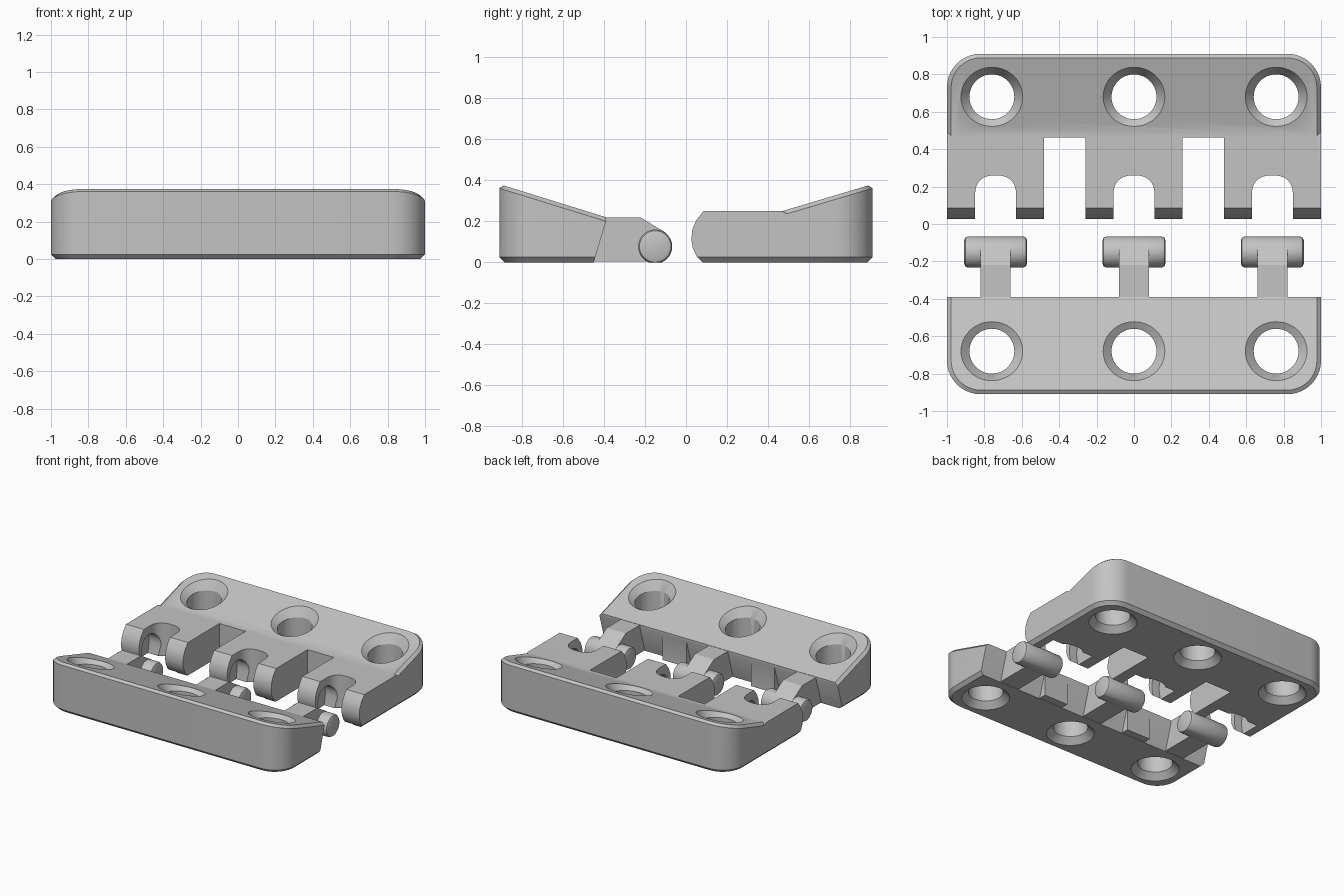
import bpy, bmesh, math
from mathutils import Matrix, Vector

if "Cube" in bpy.data.objects:
    bpy.data.objects.remove(bpy.data.objects["Cube"])

grey = bpy.data.materials.new("light_grey")
grey.diffuse_color = (0.55, 0.55, 0.55, 1)
grey.use_nodes = True
grey.node_tree.nodes["Principled BSDF"].inputs["Base Color"].default_value = grey.diffuse_color


def finish(name, bm):
    bmesh.ops.recalc_face_normals(bm, faces=bm.faces[:])
    me = bpy.data.meshes.new(name)
    bm.to_mesh(me)
    bm.free()
    ob = bpy.data.objects.new(name, me)
    bpy.context.collection.objects.link(ob)
    me.materials.append(grey)
    return ob


def loft(name, rings):
    bm = bmesh.new()
    vs = [[bm.verts.new(p) for p in r] for r in rings]
    n = len(vs[0])
    for a, b in zip(vs, vs[1:]):
        for i in range(n):
            bm.faces.new((a[i], a[(i + 1) % n], b[(i + 1) % n], b[i]))
    bm.faces.new(vs[0])
    bm.faces.new(vs[-1])
    return finish(name, bm)


def prism_x(name, pts, a, b):
    return loft(name, [[(x, y, z) for y, z in pts] for x in (a, b)])


def prism_z(name, pts, a, b):
    return loft(name, [[(x, y, z) for x, y in pts] for z in (a, b)])


def box(name, x0, x1, y0, y1, z0, z1):
    return prism_x(name, [(y0, z0), (y1, z0), (y1, z1), (y0, z1)], x0, x1)


def cone(name, r1, r2, depth, matrix, seg=48):
    bm = bmesh.new()
    bmesh.ops.create_cone(bm, cap_ends=True, segments=seg, radius1=r1, radius2=r2,
                          depth=depth, matrix=matrix)
    return finish(name, bm)


def boolean(ob, other, op):
    m = ob.modifiers.new("b", 'BOOLEAN')
    m.operation, m.solver, m.object = op, 'EXACT', other
    bpy.context.view_layer.update()
    me = bpy.data.meshes.new_from_object(ob.evaluated_get(bpy.context.evaluated_depsgraph_get()))
    ob.modifiers.clear()
    ob.data = me
    bpy.data.objects.remove(other)


def plate(name, s, inner, top):
    """Wedge plate with rounded outer corners; s is the y side, inner(z) the inner edge."""
    def ring(inset, z_of):
        pts = []
        r = 0.18
        for cx, a0 in ((1 - r, 0), (-1 + r, 90)):
            for k in range(11):
                a = math.radians(a0 + 9 * k)
                pts.append((cx + (r - inset) * math.cos(a), 0.91 - r + (r - inset) * math.sin(a)))
        z = z_of(0.4)
        pts = [(1 - inset, inner(z))] + pts + [(-1 + inset, inner(z))]
        return [(x, s * y, z_of(y)) for x, y in pts]
    return loft(name, [ring(0.025, lambda y: 0), ring(0, lambda y: 0.025),
                       ring(0, lambda y: top(y) - 0.02), ring(0.022, top)])


def screw_holes(ob, s, top, slope):
    for x in (-0.76, 0, 0.76):
        y = s * 0.68
        boolean(ob, cone("hole", 0.12, 0.12, 1, Matrix.Translation((x, y, 0.1))), 'DIFFERENCE')
        # countersinks on the sloped top and on the base
        tilt = Matrix.Translation((x, y, top(0.68))) @ Matrix.Rotation(s * math.atan(slope), 4, 'X')
        boolean(ob, cone("sink", 0.105, 0.225, 0.12, tilt), 'DIFFERENCE')
        boolean(ob, cone("sink", 0.215, 0.115, 0.1, Matrix.Translation((x, y, 0))), 'DIFFERENCE')


CENTRES = (-0.74, 0, 0.74)

# Back leaf: wedge plate joined to a slab of clip knuckles
top_b = lambda y: 0.25 + 0.298 * (y - 0.47)
back = plate("back_leaf", 1, lambda z: 0.465, top_b)
slab = prism_x("knuckles", [(0.49, 0), (0.08, 0), (0.052, 0.03), (0.033, 0.07), (0.026, 0.11),
                            (0.031, 0.16), (0.05, 0.205), (0.085, 0.25), (0.47, 0.25), (0.49, 0.24)], -1, 1)
for s in (-1, 1):
    # base chamfer along the slab ends
    e = [(s * 0.965, -0.01), (s * 1.01, 0.035), (s * 1.01, -0.01)]
    boolean(slab, loft("edge", [[(x, y, z) for x, z in e] for y in (-0.1, 0.6)]), 'DIFFERENCE')
boolean(back, slab, 'UNION')
for x in (-0.37, 0.37):
    boolean(back, box("gap", x - 0.11, x + 0.11, -0.1, 0.462, -0.1, 0.5), 'DIFFERENCE')
for x in CENTRES:
    # round ended slot for the arm
    arc = [(x + 0.11 * math.copysign(abs(math.cos(a)) ** 0.8, math.cos(a)), 0.15 + 0.11 * math.sin(a) ** 0.8)
           for a in [math.pi * k / 16 for k in range(1, 16)]]
    slot = [(x + 0.11, -0.1), (x + 0.11, 0.15)] + arc + [(x - 0.11, 0.15), (x - 0.11, -0.1)]
    boolean(back, prism_z("slot", slot, -0.1, 0.5), 'DIFFERENCE')
    # pin pocket, open underneath
    pocket = [(0.15 + 0.09 * math.cos(a), 0.1 + 0.09 * math.sin(a))
              for a in [math.pi * k / 16 for k in range(17)]]
    pocket += [(0.06, 0.08), (0.08, -0.05), (0.22, -0.05), (0.24, 0.08)]
    boolean(back, prism_x("pocket", pocket, x - 0.175, x + 0.175), 'DIFFERENCE')
screw_holes(back, 1, top_b, 0.298)

# Front leaf: wedge plate with an undercut inner face
top_f = lambda y: 0.22 + 0.31 * (y - 0.39)
front = plate("front_leaf", -1, lambda z: 0.39 + 0.06 * (1 - min(z / 0.2, 1)), top_f)
for x in (-0.37, 0.37):
    # upright spacer that fills the knuckle gap
    foot = [(x - 0.1, -0.392), (x - 0.1, -0.5), (x + 0.1, -0.5), (x + 0.1, -0.392)]
    boolean(front, prism_z("spacer", foot, 0.003, 0.2), 'UNION')
screw_holes(front, -1, top_f, 0.31)

# Arms with cross pins
arms = []
for i, x in enumerate(CENTRES):
    prof = [(-0.5, 0.004), (-0.15, 0.004), (-0.1, 0.02), (-0.078, 0.06), (-0.075, 0.1),
            (-0.1, 0.145), (-0.22, 0.218), (-0.5, 0.218)]
    arm = prism_x("hinge_arm_%d" % (i + 1), prof, x - 0.08, x + 0.08)
    # pin with rounded ends, turned from a profile
    rings = []
    for dx, r in ((-0.168, 0.063), (-0.162, 0.077), (-0.148, 0.083),
                  (0.148, 0.083), (0.162, 0.077), (0.168, 0.063)):
        rings.append([(x + dx, -0.15 + r * math.cos(a), 0.083 + r * math.sin(a) - 0.006)
                      for a in [math.tau * k / 32 for k in range(32)]])
    pin = loft("pin", rings)
    for v in pin.data.vertices:
        v.co.z = max(v.co.z, 0.0)
    boolean(arm, pin, 'UNION')
    arms.append(arm)
for arm in arms:
    boolean(front, arm, 'UNION')

# Smooth the round walls, keep the edges crisp
for ob in (back, front):
    bpy.ops.object.select_all(action='DESELECT')
    ob.select_set(True)
    bpy.context.view_layer.objects.active = ob
    bpy.ops.object.shade_smooth_by_angle(angle=math.radians(28))
